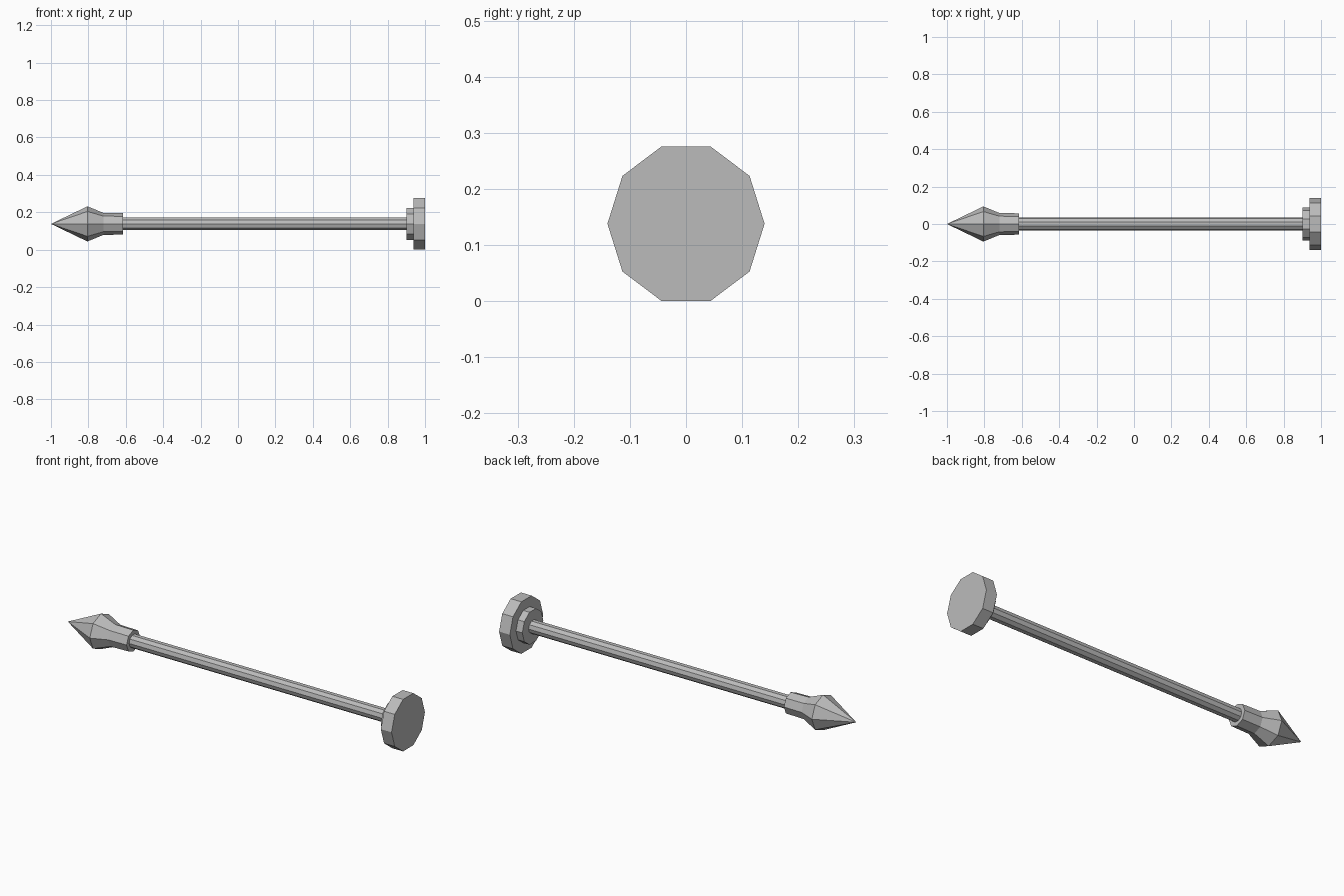
import bpy, bmesh
from math import cos, sin, tau

cube = bpy.data.objects.get("Cube")
if cube:
    bpy.data.objects.remove(cube)

AXIS_Z = 0.138

steel = bpy.data.materials.new("grey_steel")
steel.use_nodes = True
colour = (0.5, 0.5, 0.5, 1)
steel.diffuse_color = colour
steel.node_tree.nodes["Principled BSDF"].inputs["Base Color"].default_value = colour


def turned_part(name, profile, sides, stretch=1.0):
    """Flat-sided part turned about the long axis from (x, radius) pairs."""
    bm = bmesh.new()
    rings = []
    for x, r in profile:
        count = sides if r else 1
        rings.append([bm.verts.new((x, r * cos(tau * i / sides),
                                    AXIS_Z + stretch * r * sin(tau * i / sides)))
                      for i in range(count)])
    for a, b in zip(rings, rings[1:]):
        for i in range(sides):
            j = (i + 1) % sides
            if len(a) == 1:
                bm.faces.new((a[0], b[i], b[j]))
            else:
                bm.faces.new((a[i], b[i], b[j], a[j]))
    for ring in (rings[0], rings[-1]):
        if len(ring) > 1:
            bm.faces.new(ring)
    bmesh.ops.recalc_face_normals(bm, faces=bm.faces)
    mesh = bpy.data.meshes.new(name)
    bm.to_mesh(mesh)
    bm.free()
    mesh.materials.append(steel)
    obj = bpy.data.objects.new(name, mesh)
    bpy.context.collection.objects.link(obj)
    return obj


# Pointed head flowing into its socket
turned_part("pointed_head", [(-1, 0), (-0.805, 0.094), (-0.72, 0.059), (-0.615, 0.057)], 8)
# Long shaft
turned_part("shaft", [(-0.63, 0.035), (0.92, 0.035)], 10)
# Stepped end knob
turned_part("end_collar", [(0.9, 0.088), (0.945, 0.088)], 10, 1.03)
turned_part("end_disc", [(0.937, 0.14), (1, 0.14)], 10, 1.036)
